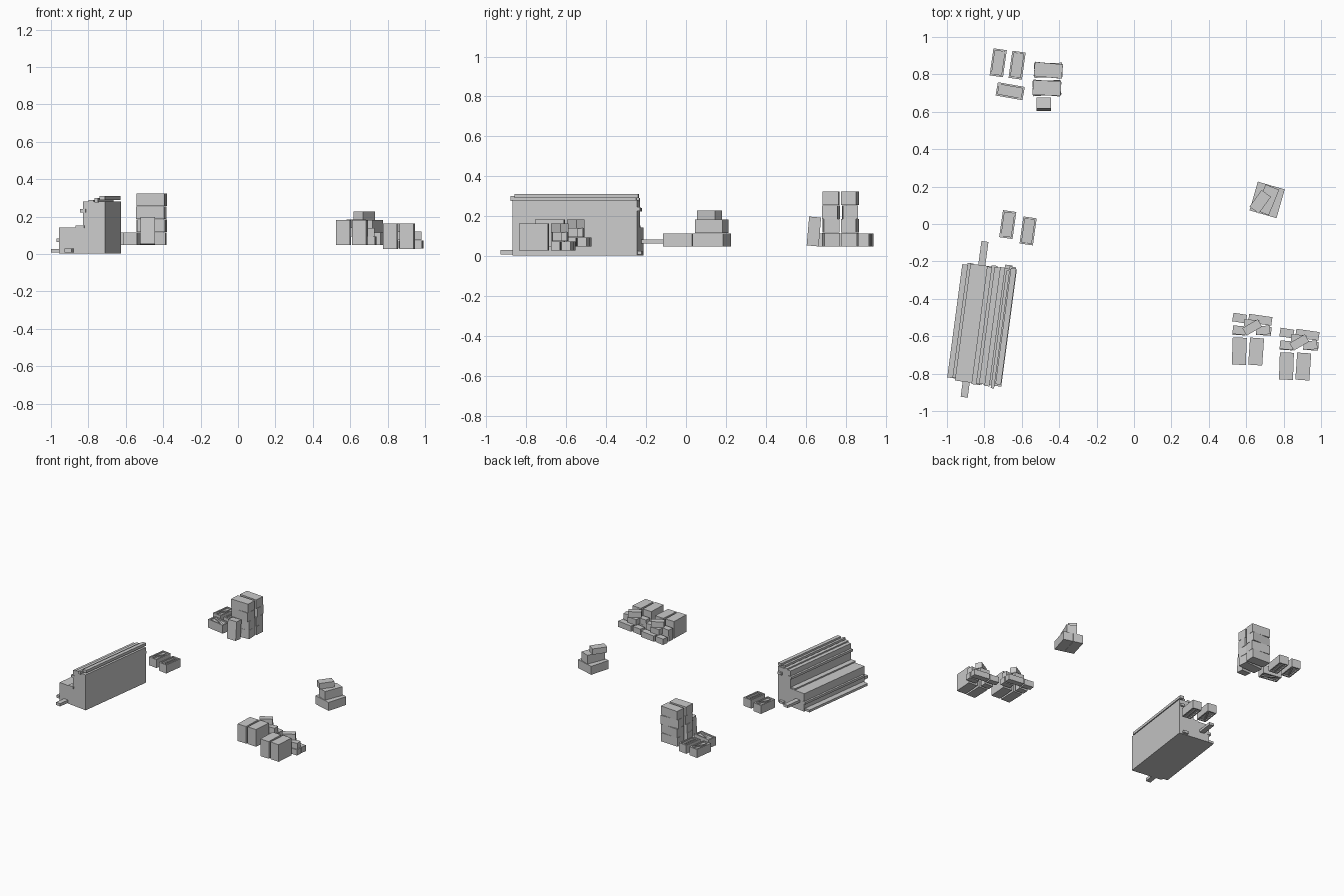
import bpy
from math import radians
from mathutils import Matrix, Vector


def box(name, center, size, rot=0, lean=0, frame=Matrix()):
    """Box with a turn about z and an optional lean about x, placed in a frame."""
    bpy.ops.mesh.primitive_cube_add(size=1)
    ob = bpy.context.object
    ob.name = name
    ob.data.transform(Matrix.Diagonal((*size, 1)))
    ob.matrix_world = (frame @ Matrix.Translation(center)
                       @ Matrix.Rotation(radians(rot), 4, 'Z')
                       @ Matrix.Rotation(radians(lean), 4, 'X'))
    return ob


def span(name, u0, u1, v0, v1, z0, z1, frame):
    """Box given by its limits inside a frame."""
    lo, hi = Vector((u0, v0, z0)), Vector((u1, v1, z1))
    return box(name, (lo + hi) / 2, hi - lo, frame=frame)


def place(x, y, z, rot):
    return Matrix.Translation((x, y, z)) @ Matrix.Rotation(radians(rot), 4, 'Z')


# Timber stack: two stepped blocks with loose planks
stack = place(-0.792, -0.541, 0, -7.6)
span("stack_lower_block", -0.125, 0.125, -0.315, 0.315, 0.003, 0.143, stack)
span("stack_upper_block", 0.005, 0.125, -0.315, 0.315, 0.143, 0.28, stack)
planks = [
    (-0.168, -0.120, -0.304, 0.307, 0.008, 0.026),
    (-0.140, -0.110, -0.300, 0.318, 0.065, 0.083),
    (-0.083, -0.045, -0.397, -0.20, 0.008, 0.030),
    (-0.083, -0.045, 0.200, 0.443, 0.062, 0.082),
    (-0.035, 0.012, -0.322, 0.312, 0.138, 0.153),
    (-0.011, 0.020, -0.318, 0.322, 0.222, 0.240),
    (0.035, 0.062, -0.322, 0.318, 0.276, 0.290),
    (0.070, 0.088, -0.330, 0.305, 0.276, 0.300),
    (0.092, 0.122, -0.305, 0.320, 0.290, 0.311),
    (0.085, 0.120, 0.200, 0.328, 0.225, 0.245),
    (0.060, 0.100, 0.200, 0.335, 0.008, 0.026),
]
for i, p in enumerate(planks):
    span(f"stack_plank_{i + 1}", *p, stack)


# Slatted crates, braced top and bottom
def crate(x, y, rot, diagonal):
    f = place(x, y, 0.048, rot)
    box("crate_core", (0, 0, 0.033), (0.062, 0.138, 0.046), frame=f)
    for s in (-1, 1):
        box("crate_side", (s * 0.031, 0, 0.033), (0.010, 0.146, 0.066), frame=f)
        box("crate_end", (0, s * 0.068, 0.033), (0.054, 0.010, 0.066), frame=f)
    for z in (0.007, 0.059):
        if diagonal:
            box("crate_brace", (0, 0, z), (0.011, 0.132, 0.010), -20, frame=f)
        else:
            box("crate_slat", (0, 0, z), (0.011, 0.128, 0.010), frame=f)


for c in ((-0.675, -0.003, -8, True), (-0.566, -0.037, -8, False),
          (-0.726, 0.862, -8, True), (-0.625, 0.849, -8, False),
          (-0.662, 0.710, 80, True)):
    crate(*c)

# Tower of boxes, two columns by four layers, with one box leaning on it
for layer, (turn_back, turn_front) in enumerate(((-3, 4), (-6, 2), (2, -5), (-5, -2))):
    z = 0.082 + layer * 0.0692
    box("tower_back_box", (-0.458, 0.822, z), (0.150, 0.076, 0.068), turn_back)
    box("tower_front_box", (-0.466, 0.727, z), (0.150, 0.078, 0.068), turn_front)
box("leaning_box", (-0.482, 0.641, 0.123), (0.076, 0.060, 0.145), 0, -5)

# Small three-layer box pile
pile = place(0.712, 0.129, 0.048, -16)
for s in (-1, 1):
    box("pile_base_box", (s * 0.038, 0, 0.033), (0.074, 0.160, 0.066), frame=pile)
box("pile_middle_box", (0.0, 0.0, 0.101), (0.078, 0.148, 0.068), -6, frame=pile)
box("pile_top_box", (-0.033, -0.020, 0.157), (0.062, 0.110, 0.045), -20, frame=pile)

# Two matching heaps of large and small boxes
for n, offset in enumerate(((0, 0, 0.048), (0.252, -0.08, 0.028))):
    f = Matrix.Translation(offset)
    for x, y, turn in ((0.563, -0.680, -2), (0.653, -0.682, -4)):
        for layer in range(2):
            box(f"heap_{n + 1}_large_box", (x, y, 0.0335 + layer * 0.067),
                (0.075, 0.145, 0.067), turn, frame=f)
    small = [
        (0.565, -0.503, 0.023, 0.074, 0.046, -9),
        (0.675, -0.512, 0.023, 0.125, 0.046, -8),
        (0.563, -0.570, 0.023, 0.070, 0.048, -3),
        (0.694, -0.572, 0.023, 0.080, 0.046, -4),
        (0.563, -0.568, 0.069, 0.070, 0.046, -5),
        (0.690, -0.568, 0.069, 0.075, 0.046, 4),
        (0.628, -0.535, 0.069, 0.080, 0.046, -6),
        (0.632, -0.553, 0.113, 0.095, 0.046, 30),
    ]
    for x, y, z, w, d, turn in small:
        box(f"heap_{n + 1}_small_box", (x, y, z), (w, d, 0.045), turn, frame=f)
